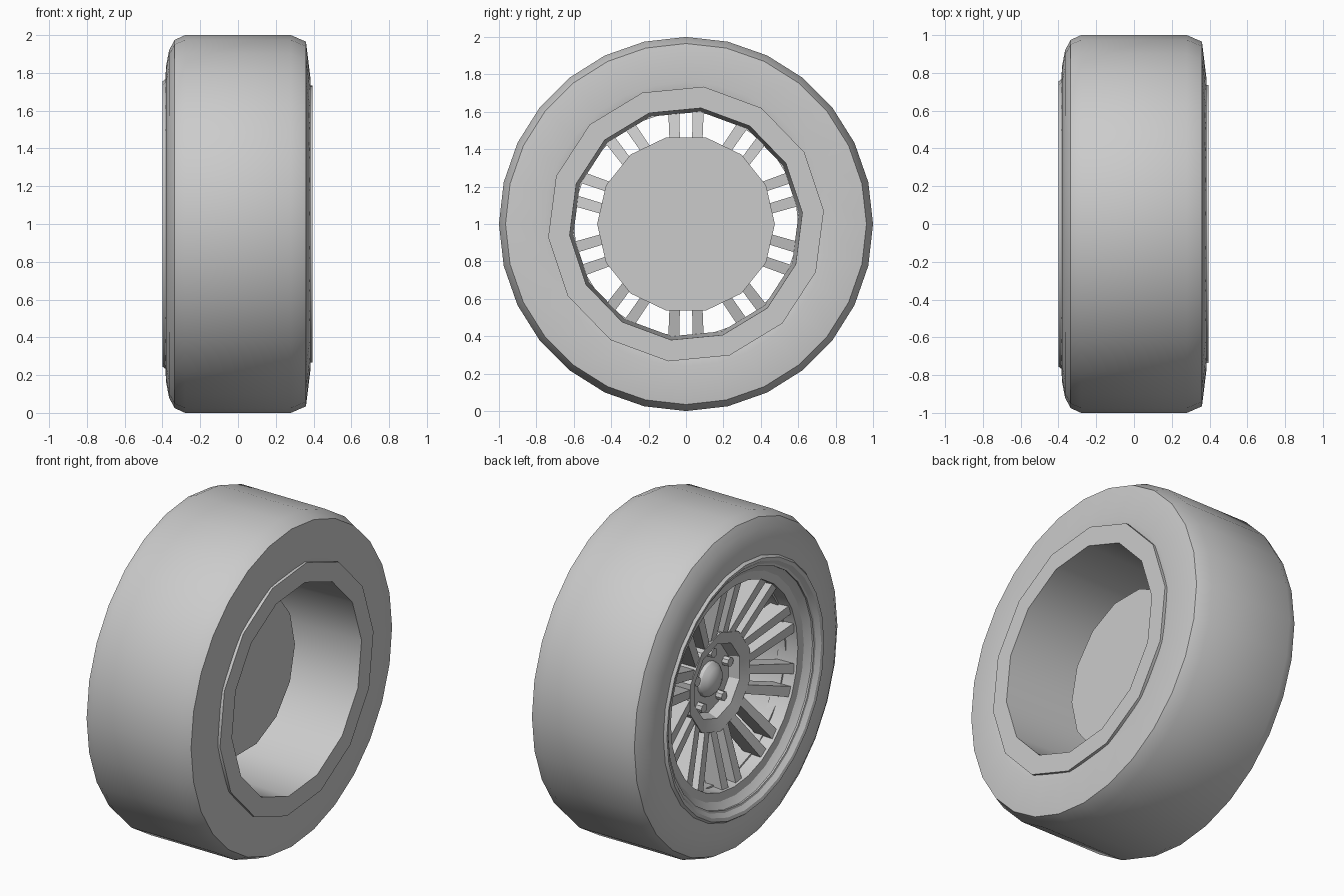
import bpy, bmesh
from math import cos, sin, pi, radians
from mathutils import Matrix, Vector

if "Cube" in bpy.data.objects:
    bpy.data.objects.remove(bpy.data.objects["Cube"], do_unlink=True)

GREY = (0.6, 0.6, 0.6, 1)
grey = bpy.data.materials.new("plain_grey")
grey.use_nodes = True
grey.diffuse_color = GREY
grey.node_tree.nodes["Principled BSDF"].inputs["Base Color"].default_value = GREY


def finish(name, bm, smooth=True):
    bmesh.ops.remove_doubles(bm, verts=bm.verts, dist=0.0005)
    bmesh.ops.recalc_face_normals(bm, faces=bm.faces)
    mesh = bpy.data.meshes.new(name)
    bm.to_mesh(mesh)
    bm.free()
    mesh.materials.append(grey)
    obj = bpy.data.objects.new(name, mesh)
    obj.location.z = 1
    bpy.context.collection.objects.link(obj)
    bpy.ops.object.select_all(action='DESELECT')
    obj.select_set(True)
    bpy.context.view_layer.objects.active = obj
    if smooth:
        bpy.ops.object.shade_smooth_by_angle(angle=radians(30))
    return obj


def lathe(name, profile, sides, turn=0.0, centre=(0, 0)):
    """Revolve a closed (x, radius) profile about an axis along x."""
    bm = bmesh.new()
    rings = []
    for i in range(sides):
        a = 2 * pi * i / sides + radians(turn)
        rings.append([bm.verts.new((x, centre[0] + r * cos(a), centre[1] + r * sin(a)))
                      for x, r in profile])
    n = len(profile)
    for i in range(sides):
        p, q = rings[i], rings[(i + 1) % sides]
        for j in range(n):
            k = (j + 1) % n
            if profile[j][1] == 0 and profile[k][1] == 0:
                continue
            bm.faces.new((p[j], p[k], q[k], q[j]))
    return finish(name, bm)


# Tyre: rounded shoulder outside, plain chamfer inside
lathe("tyre", [(-0.37, 0.70), (-0.385, 0.77), (-0.38, 0.84), (-0.365, 0.92),
               (-0.335, 0.975), (-0.28, 1.0), (0.28, 1.0), (0.36, 0.965),
               (0.385, 0.76), (0.37, 0.70)], 28)

# Rim: outer lip dishing inward to a seat ring
lathe("rim_lip", [(-0.38, 0.77), (-0.40, 0.755), (-0.395, 0.735), (-0.36, 0.70),
                  (-0.33, 0.66), (-0.325, 0.61), (-0.2, 0.60), (-0.2, 0.70)], 28)

# Rim: inner barrel and its flat flange
lathe("rim_barrel", [(-0.25, 0.605), (0.395, 0.625), (0.395, 0.74),
                     (0.375, 0.74), (0.375, 0.66), (-0.25, 0.65)], 14, turn=5.5)

# Paired spokes, rising from the hub out to the rim
bm = bmesh.new()
outline = [(0.24, 0.03), (0.61, 0.035), (0.61, 0.095), (0.24, 0.08)]
for i in range(10):
    turn = Matrix.Rotation(radians(90 + 36 * i), 4, 'X')
    for side in (-1, 1):
        front, back = [], []
        for r, t in outline:
            x = -0.215 - 0.26 * (r - 0.24)
            front.append(bm.verts.new(turn @ Vector((x, r, side * t))))
            back.append(bm.verts.new(turn @ Vector((x + 0.11, r, side * t))))
        bm.faces.new(front)
        bm.faces.new(back)
        for j in range(4):
            k = (j + 1) % 4
            bm.faces.new((front[j], front[k], back[k], back[j]))
finish("spokes", bm, smooth=False)

# Hub with a bolt recess
lathe("hub", [(-0.15, 0), (-0.15, 0.205), (-0.21, 0.225), (-0.231, 0.30),
              (-0.12, 0.30), (-0.12, 0)], 10, turn=18)

# Domed centre cap
lathe("centre_cap", [(-0.215, 0), (-0.21, 0.04), (-0.195, 0.075), (-0.17, 0.1),
                     (-0.145, 0.105), (-0.145, 0)], 16)

# Five wheel bolts
for i in range(5):
    a = radians(90 + 72 * i)
    lathe(f"wheel_bolt_{i + 1}", [(-0.19, 0), (-0.19, 0.028), (-0.145, 0.028), (-0.145, 0)],
          8, centre=(0.165 * cos(a), 0.165 * sin(a)))

# Back plate behind the spokes
lathe("back_disc", [(-0.01, 0), (-0.01, 0.475), (0.05, 0.475), (0.05, 0)], 14)
